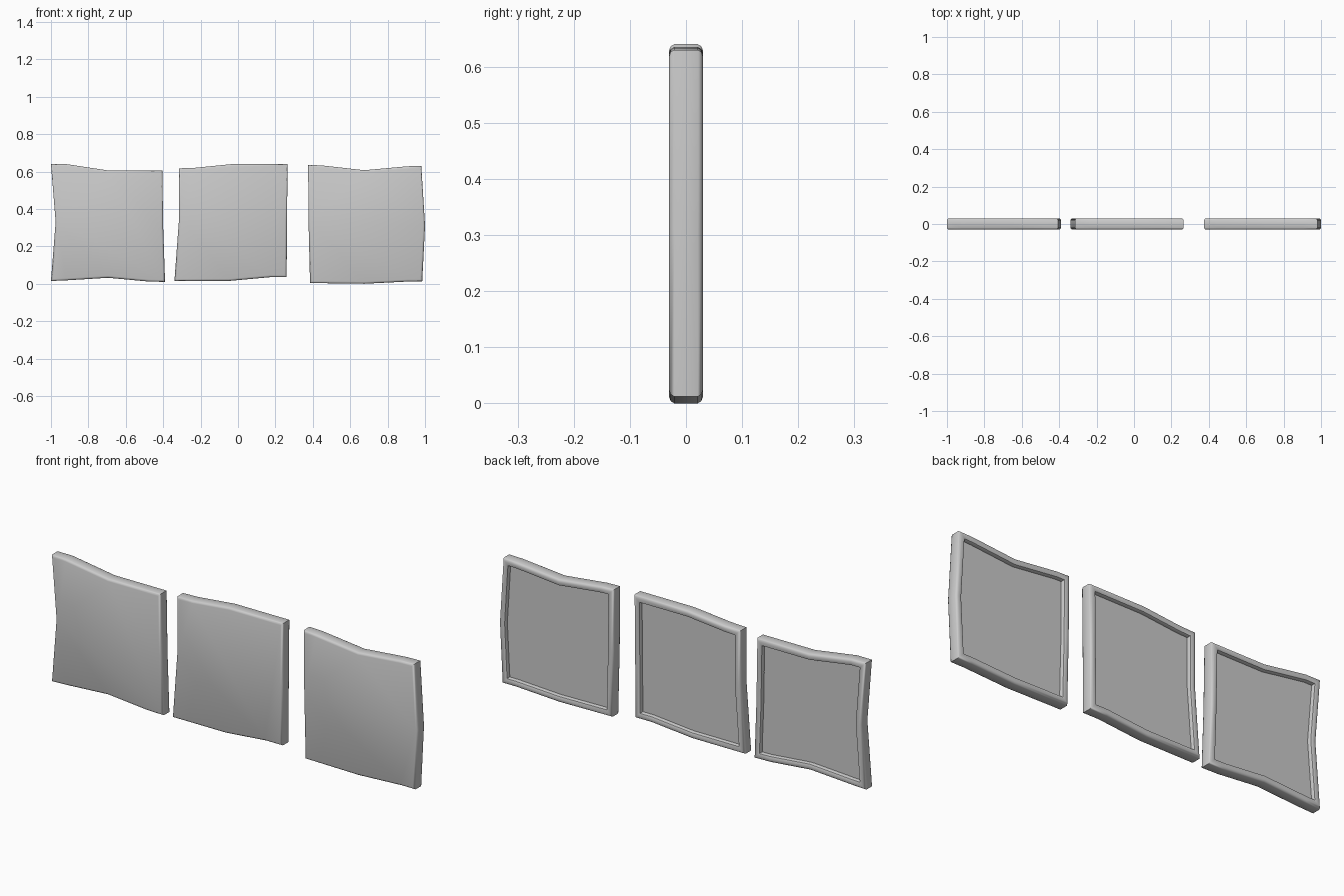
import bpy, bmesh, math
from mathutils import Vector

if "Cube" in bpy.data.objects:
    bpy.data.objects.remove(bpy.data.objects["Cube"])

# Outlines (x, z), counter-clockwise seen from the front
outlines = {
    "left": [(-1, .015), (-.92, .018), (-.695, .032), (-.48, .012), (-.39, .01), (-.40, .30),
             (-.405, .605), (-.69, .605), (-.92, .64), (-1, .64), (-.975, .33)],
    "middle": [(-.34, .015), (-.05, .015), (.17, .035), (.26, .035), (.262, .33), (.265, .64),
               (-.03, .64), (-.23, .62), (-.315, .617), (-.315, .35)],
    "right": [(.385, .004), (.675, .0), (.91, .012), (.985, .012), (1, .31), (.98, .63),
              (.905, .628), (.675, .607), (.445, .633), (.375, .635), (.377, .33)],
}
# Frame cross-section: (inset, y) from the flat front, round the rim, into the recess
section = [(.011, -.03), (.004, -.0275), (0, -.021), (0, .021), (.004, .0275), (.011, .03),
           (.022, .03), (.029, .0275), (.032, .021), (.032, .010)]
FLOOR = .010


def inset(pts, d):
    out, n = [], len(pts)
    for i in range(n):
        a, b, c = (Vector(pts[(i + k) % n]) for k in (-1, 0, 1))
        e1, e2 = (b - a).normalized(), (c - b).normalized()
        n1, n2 = Vector((-e1.y, e1.x)), Vector((-e2.y, e2.x))
        out.append(b + (n1 + n2) * d / (1 + n1.dot(n2)))
    return out


def finish(bm, name):
    me = bpy.data.meshes.new(name)
    bm.to_mesh(me)
    bm.free()
    ob = bpy.data.objects.new(name, me)
    bpy.context.collection.objects.link(ob)
    return ob


def make_frame(name, pts):
    bm = bmesh.new()
    rings = [[bm.verts.new((p.x, y, p.y)) for p in inset(pts, d)] for d, y in section]
    n = len(pts)
    for r0, r1 in zip(rings, rings[1:]):
        for i in range(n):
            j = (i + 1) % n
            bm.faces.new((r0[i], r1[i], r1[j], r0[j]))
    bm.faces.new(rings[0])
    bm.faces.new(rings[-1])
    bmesh.ops.recalc_face_normals(bm, faces=bm.faces)
    ob = finish(bm, name)
    bpy.ops.object.select_all(action='DESELECT')
    ob.select_set(True)
    bpy.context.view_layer.objects.active = ob
    bpy.ops.object.shade_smooth_by_angle(angle=math.radians(40))


def make_cutout(name, pts, dx=-.01, dz=.012):
    # Flat picture shape lying on the recess floor, facing the back
    bm = bmesh.new()
    f = bm.faces.new([bm.verts.new((x + dx, FLOOR + .0015, z + dz)) for x, z in pts])
    f.normal_update()
    if f.normal.y < 0:
        f.normal_flip()
    finish(bm, name)


for side, pts in outlines.items():
    make_frame("picture_frame_" + side, pts)

# Right picture: cloud, small puff, ground strip
make_cutout("cloud_right", [
    (.745, .44), (.723, .503), (.685, .527), (.63, .541), (.587, .518), (.522, .481), (.478, .434),
    (.446, .403), (.478, .341), (.543, .368), (.609, .341), (.668, .346), (.701, .372), (.739, .401)])
make_cutout("puff_right", [
    (.739 + .042 * math.cos(t * math.tau / 9), .345 + .036 * math.sin(t * math.tau / 9)) for t in range(9)])
make_cutout("ground_right", [
    (.955, .16), (.83, .138), (.75, .149), (.614, .135), (.533, .137), (.451, .123), (.451, .03), (.955, .033)])

# Left picture: cloud, ground strip
make_cutout("cloud_left", [
    (-.424, .421), (-.446, .48), (-.505, .51), (-.582, .495), (-.668, .474), (-.707, .44), (-.772, .437),
    (-.81, .393), (-.783, .337), (-.717, .306), (-.609, .288), (-.549, .306), (-.5, .323), (-.446, .363)],
    dz=.022)
make_cutout("ground_left", [
    (-.415, .116), (-.554, .103), (-.674, .114), (-.772, .129), (-.853, .14), (-.913, .175),
    (-.913, .042), (-.69, .042), (-.415, .03)], dz=.022)
